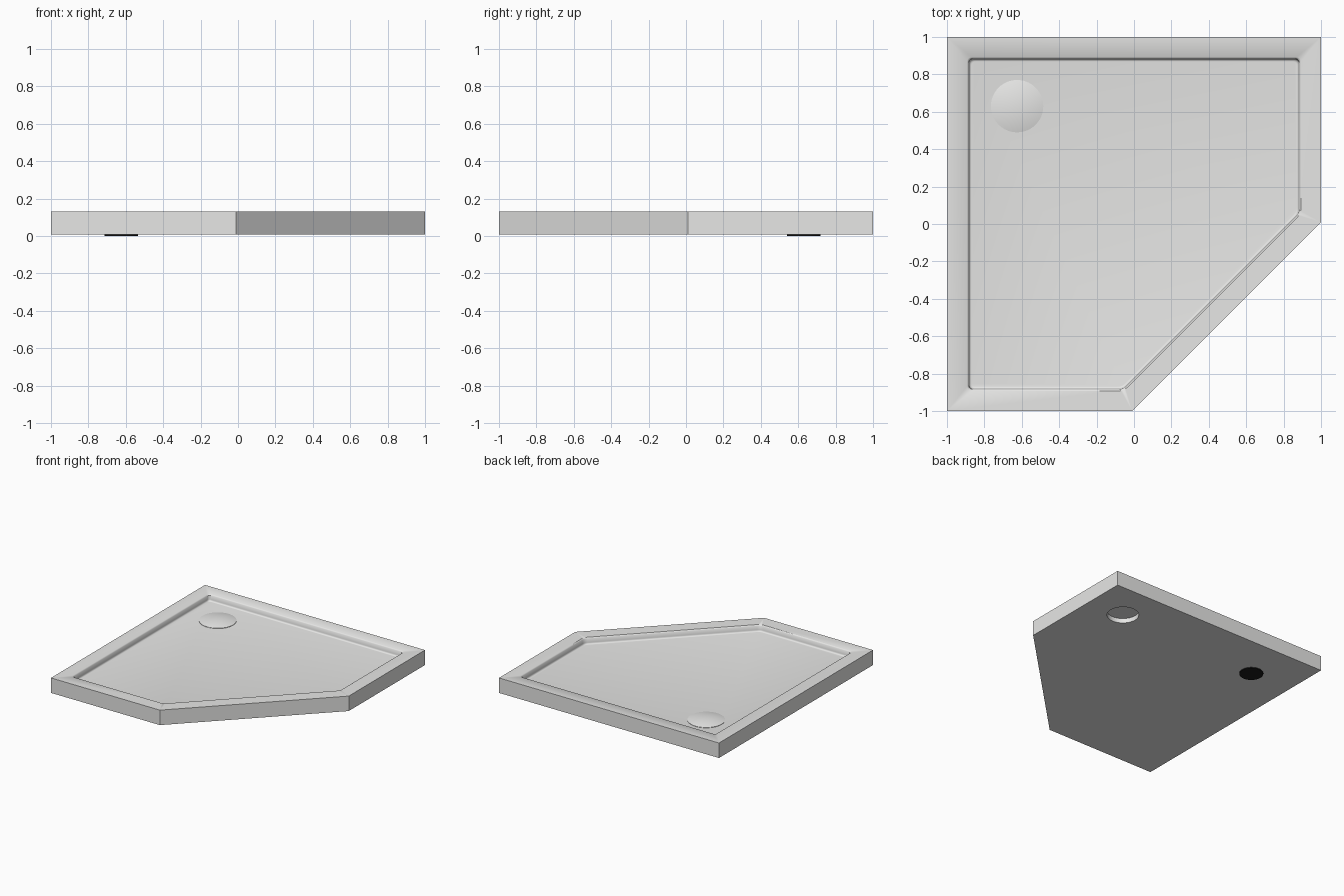
import bpy, bmesh, math
from mathutils import Vector

old = bpy.data.objects.get("Cube")
if old:
    bpy.data.objects.remove(old)

BASE, TOP, FLOOR = 0.007, 0.13, 0.078
DRAIN = (-0.625, 0.63)
SPARE = (0.68, 0.68)


def material(name, rgb):
    mat = bpy.data.materials.new(name)
    mat.use_nodes = True
    mat.diffuse_color = (*rgb, 1)
    mat.node_tree.nodes["Principled BSDF"].inputs["Base Color"].default_value = (*rgb, 1)
    return mat


def add_object(name, bm, mat):
    bmesh.ops.recalc_face_normals(bm, faces=bm.faces)
    mesh = bpy.data.meshes.new(name)
    bm.to_mesh(mesh)
    bm.free()
    mesh.materials.append(mat)
    obj = bpy.data.objects.new(name, mesh)
    bpy.context.collection.objects.link(obj)
    return obj


def inset_outline(points, d):
    """Offset a counter-clockwise outline inwards by d."""
    result = []
    for i, p in enumerate(points):
        a = (p - points[i - 1]).normalized()
        b = (points[(i + 1) % len(points)] - p).normalized()
        na, nb = Vector((-a.y, a.x)), Vector((-b.y, b.x))
        result.append(p + (na + nb) * d / (1 + na.dot(nb)))
    return result


def rounded(points, r, steps=5):
    """Replace each corner with a short curve, keeping the point count fixed."""
    result = []
    for i, p in enumerate(points):
        a = p + (points[i - 1] - p).normalized() * r
        b = p + (points[(i + 1) % len(points)] - p).normalized() * r
        for k in range(steps + 1):
            t = k / steps
            result.append(a * (1 - t) ** 2 + p * 2 * t * (1 - t) + b * t * t)
    return result


def prism(name, outline, z0, z1, mat):
    bm = bmesh.new()
    low = bm.faces.new([bm.verts.new((p.x, p.y, z0)) for p in outline])
    ext = bmesh.ops.extrude_face_region(bm, geom=[low])
    for v in ext["geom"]:
        if isinstance(v, bmesh.types.BMVert):
            v.co.z = z1
    return add_object(name, bm, mat)


def lathe(name, centre, profile, mat, steps=64):
    bm = bmesh.new()
    verts = [bm.verts.new((r, 0, z)) for r, z in profile]
    edges = [bm.edges.new(pair) for pair in zip(verts, verts[1:])]
    bmesh.ops.spin(bm, geom=verts + edges, axis=(0, 0, 1), cent=(0, 0, 0),
                   angle=math.tau, steps=steps)
    bmesh.ops.remove_doubles(bm, verts=bm.verts, dist=0.0001)
    bmesh.ops.translate(bm, verts=bm.verts, vec=(*centre, 0))
    return add_object(name, bm, mat)


def smooth(obj, angle=35):
    bpy.ops.object.select_all(action="DESELECT")
    obj.select_set(True)
    bpy.context.view_layer.objects.active = obj
    bpy.ops.object.shade_smooth_by_angle(angle=math.radians(angle))


white = material("white acrylic", (0.8, 0.8, 0.79))
black = material("black drain", (0.01, 0.01, 0.01))

# Tray body: five-sided slab
outline = [Vector(p) for p in ((-1, -1), (-0.01, -1), (1, 0.01), (1, 1), (-1, 1))]
tray = prism("shower_tray", outline, BASE, TOP, white)

# Basin cutter: rounded lip, sloping wall and fillet down to the floor
depth = TOP - FLOOR
sections = [(0.108, TOP + 0.02), (0.108, TOP), (0.112, TOP - 0.003)]
sections += [(0.116, TOP - 0.008), (0.119, FLOOR + 0.014)]
for k in range(1, 6):
    a = math.radians(90 * k / 5)
    sections.append((0.131 - 0.012 * math.cos(a), FLOOR + 0.014 * (1 - math.sin(a))))
bm = bmesh.new()
rings = []
for d, z in sections:
    ring = rounded(inset_outline(outline, d), 0.025)
    rings.append([bm.verts.new((p.x, p.y, z)) for p in ring])
for upper, lower in zip(rings, rings[1:]):
    for i in range(len(upper)):
        bm.faces.new((upper[i - 1], upper[i], lower[i], lower[i - 1]))
bm.faces.new(rings[0])
bm.faces.new(rings[-1])
basin = add_object("basin_cutter", bm, white)

# Round recess under the tray
recess = lathe("recess_cutter", SPARE,
               [(0, -0.05), (0.12, -0.05), (0.12, 0.045), (0, 0.045)], white)

for cutter in (basin, recess):
    mod = tray.modifiers.new("cut", "BOOLEAN")
    mod.operation = "DIFFERENCE"
    mod.solver = "EXACT"
    mod.object = cutter
    bpy.context.view_layer.objects.active = tray
    tray.select_set(True)
    bpy.ops.object.modifier_apply(modifier=mod.name)
for cutter in (basin, recess):
    bpy.data.objects.remove(cutter)
smooth(tray)

# Domed drain cover
RADIUS, RISE = 0.14, 0.018
dome = [(RADIUS * math.cos(a), FLOOR + 0.003 + RISE * math.sin(a) ** 2)
        for a in (math.radians(90 * k / 10) for k in range(10))]
cover = lathe("drain_cover", DRAIN,
              [(RADIUS, FLOOR - 0.01)] + dome + [(0, FLOOR + 0.003 + RISE)], white)
smooth(cover)

# Drain outlet below
lathe("drain_outlet", DRAIN, [(0, 0), (0.09, 0), (0.09, 0.03), (0, 0.03)], black)
